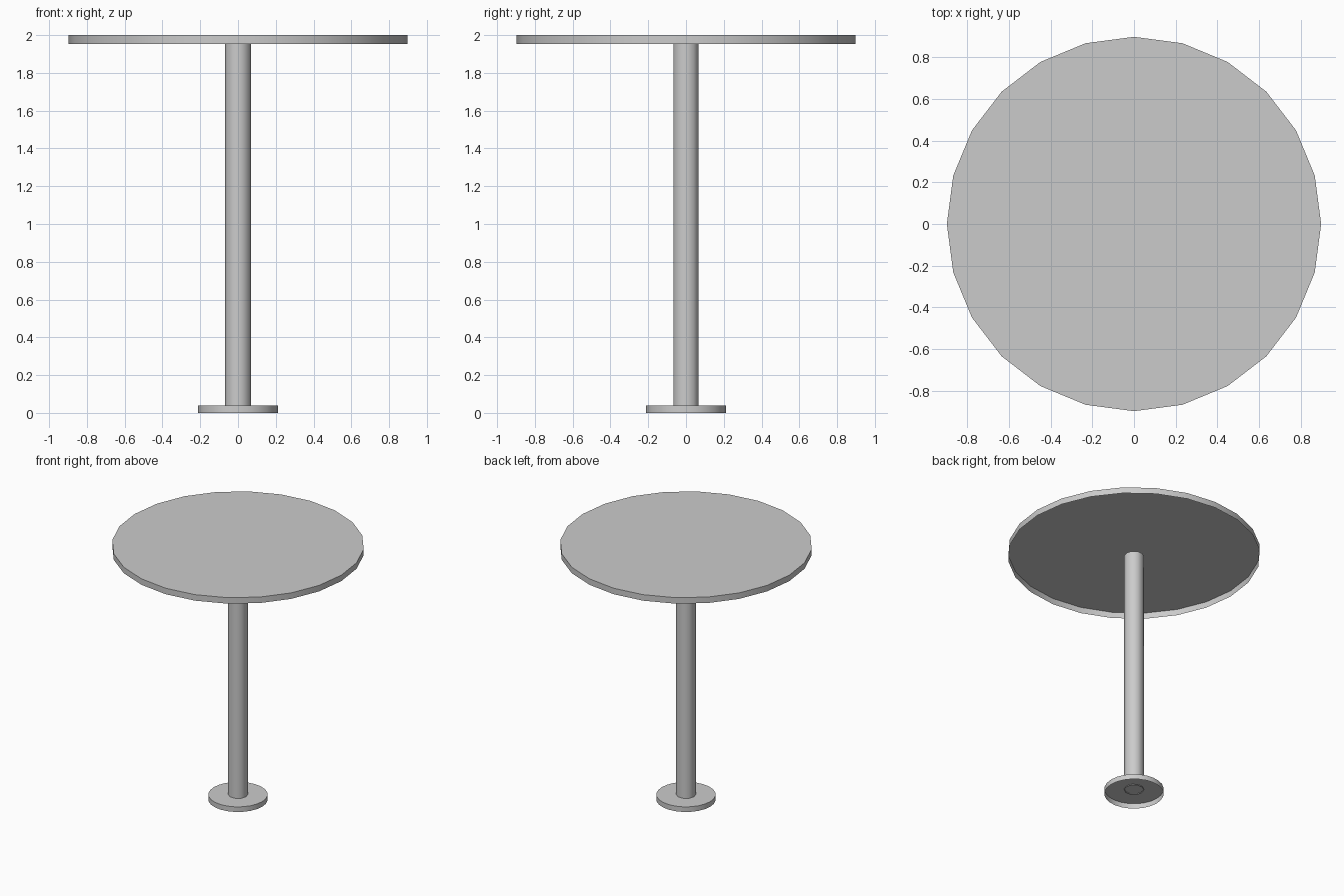
import bpy
import bmesh
import math

if "Cube" in bpy.data.objects:
    bpy.data.objects.remove(bpy.data.objects["Cube"])


def shell(name, sides, radius, z0, z1, top=True):
    """Upright wall between two heights, open below, optionally closed on top."""
    bm = bmesh.new()
    lower, upper = [
        [bm.verts.new((radius * math.cos(2 * math.pi * i / sides),
                       radius * math.sin(2 * math.pi * i / sides), z))
         for i in range(sides)] for z in (z0, z1)]
    for i in range(sides):
        j = (i + 1) % sides
        bm.faces.new((lower[i], lower[j], upper[j], upper[i]))
    if top:
        bm.faces.new(upper)
    mesh = bpy.data.meshes.new(name)
    bm.to_mesh(mesh)
    bm.free()
    obj = bpy.data.objects.new(name, mesh)
    bpy.context.collection.objects.link(obj)
    bpy.ops.object.select_all(action='DESELECT')
    obj.select_set(True)
    bpy.context.view_layer.objects.active = obj
    bpy.ops.object.shade_smooth_by_angle(angle=math.radians(40))
    return obj


# Round top, hollow underneath
shell("table_top", 24, 0.897, 1.953, 2.0)
# Centre post, an open tube
shell("post", 10, 0.07, 0.033, 1.952, top=False)
# Floor plate, hollow underneath
shell("base_plate", 24, 0.211, 0.0, 0.04)
